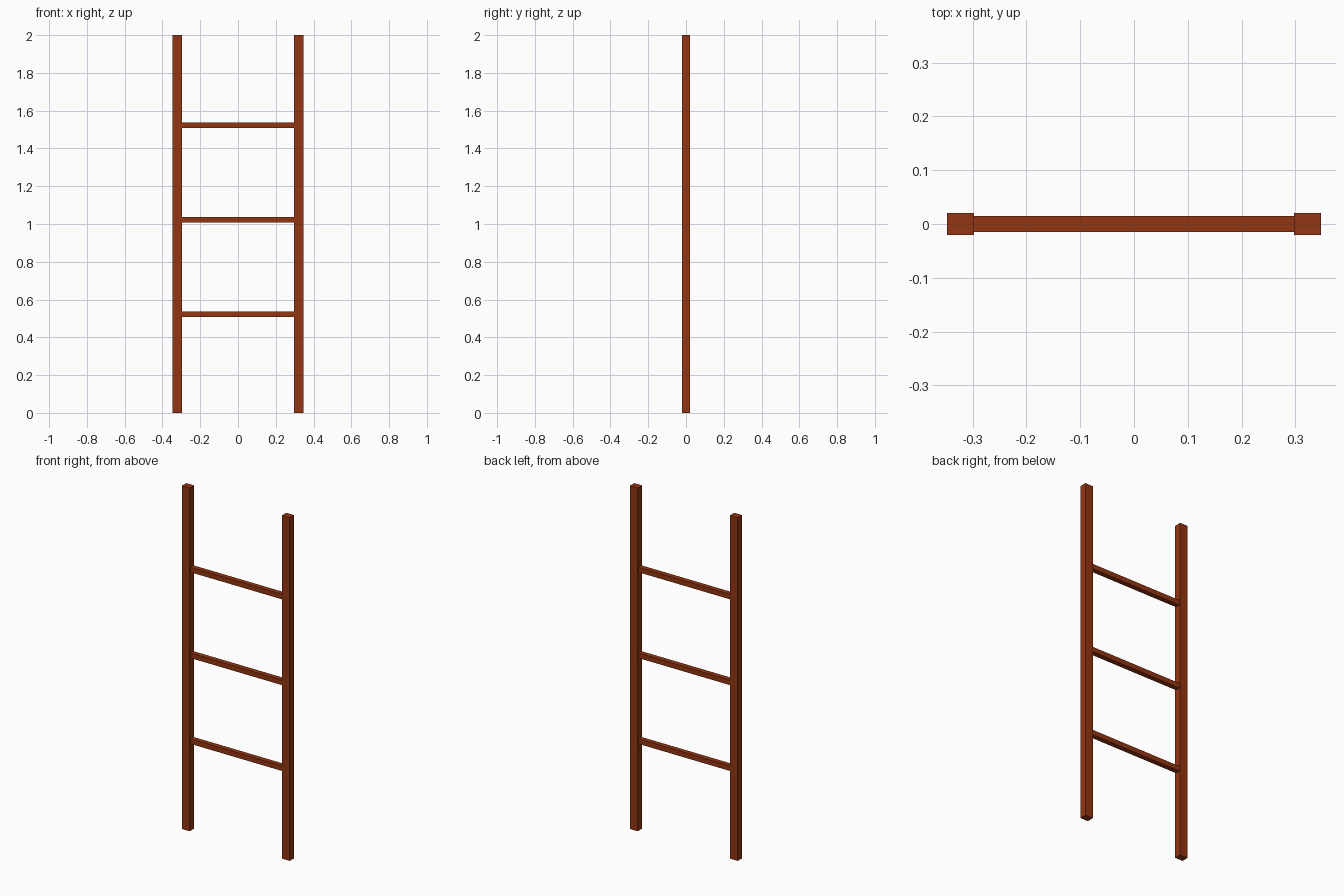
import bpy

if "Cube" in bpy.data.objects:
    bpy.data.objects.remove(bpy.data.objects["Cube"])

wood = bpy.data.materials.new("wood")
wood.diffuse_color = (0.29, 0.035, 0.006, 1.0)
wood.use_nodes = True
wood.node_tree.nodes["Principled BSDF"].inputs["Base Color"].default_value = wood.diffuse_color


def box(name, center, size):
    bpy.ops.mesh.primitive_cube_add(size=1, location=center)
    obj = bpy.context.object
    obj.name = name
    obj.scale = size
    bpy.ops.object.transform_apply(location=False, rotation=False, scale=True)
    obj.data.materials.append(wood)
    return obj


RAIL_X, RAIL_W, RAIL_D, HEIGHT = 0.3225, 0.05, 0.04, 2.0
RUNG = 0.029

# Two upright side rails
for side, sign in (("left", -1), ("right", 1)):
    box(f"{side}_rail", (sign * RAIL_X, 0, HEIGHT / 2), (RAIL_W, RAIL_D, HEIGHT))

# Three square rungs fitted between the rails
rung_length = 2 * RAIL_X - RAIL_W
for i in range(3):
    box(f"rung_{i + 1}", (0, 0, 0.522 + 0.5 * i), (rung_length, RUNG, RUNG))
